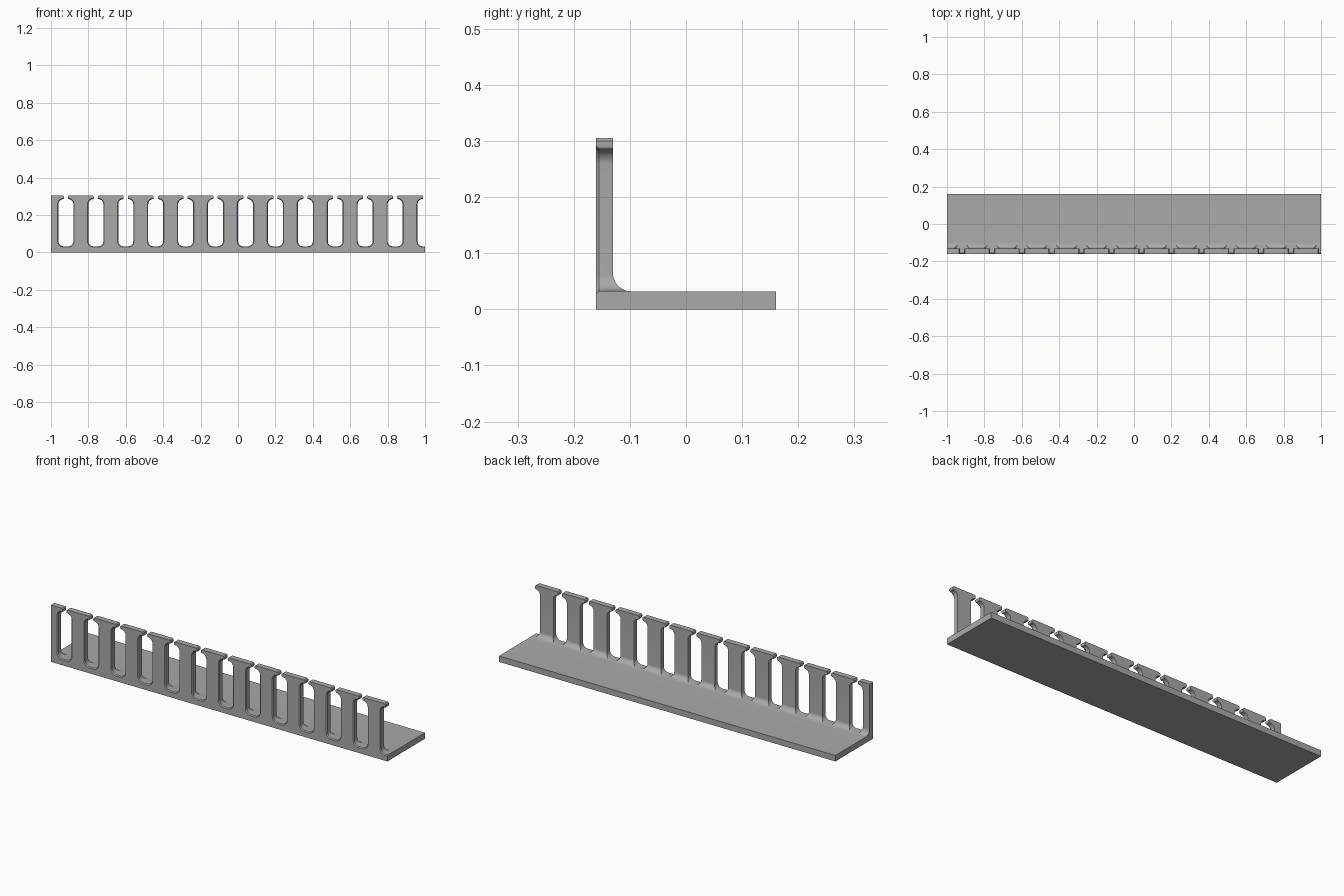
import bpy, bmesh
from math import sin, cos, pi, radians

cube = bpy.data.objects.get("Cube")
if cube:
    bpy.data.objects.remove(cube)

grey = bpy.data.materials.new("plain grey")
grey.use_nodes = True
colour = (0.4, 0.4, 0.4, 1)
grey.diffuse_color = colour
grey.node_tree.nodes["Principled BSDF"].inputs["Base Color"].default_value = colour


def arc(cx, cz, r, start, end, steps=8):
    angles = [radians(start + (end - start) * i / steps) for i in range(steps + 1)]
    return [(cx + r * cos(a), cz + r * sin(a)) for a in angles]


def loft(name, rings):
    """Closed solid through matching rings of 3D points."""
    bm = bmesh.new()
    loops = [[bm.verts.new(p) for p in ring] for ring in rings]
    n = len(loops[0])
    for a, b in zip(loops, loops[1:]):
        for i in range(n):
            j = (i + 1) % n
            bm.faces.new((a[i], a[j], b[j], b[i]))
    bm.faces.new(loops[0])
    bm.faces.new(loops[-1])
    bmesh.ops.recalc_face_normals(bm, faces=bm.faces)
    mesh = bpy.data.meshes.new(name)
    bm.to_mesh(mesh)
    bm.free()
    mesh.materials.append(grey)
    obj = bpy.data.objects.new(name, mesh)
    bpy.context.collection.objects.link(obj)
    return obj


# L-shaped rail with a filleted inner corner
T, H, Y, R = 0.032, 0.305, 0.16, 0.032
wall_back = -0.13
section = [(-Y, 0), (Y, 0), (Y, T)]
section += arc(wall_back + R, T + R, R, 270, 180, 10)
section += [(wall_back, H), (-Y, H)]
rail = loft("slotted_rail", [[(x, y, z) for y, z in section] for x in (-1, 1)])


# Slot outline: round bottom, round shoulders, narrow open neck
def slot_outline(grow):
    r, half, neck = 0.027, 0.04, 0.011
    side = arc(half - r, T + 0.0008 + r, r + grow, 270, 360)
    side += arc(half - r, 0.285 - r, r + grow, 0, 90)
    side += arc(neck + 0.005, 0.29 + grow, 0.005, 270, 180, 4)
    side += [(neck, 0.30), (neck + 0.005, H), (neck + 0.005, H + 0.02)]
    return side + [(-x, z) for x, z in reversed(side)]


# Cutters, flared at the front to leave a chamfered rim
layers = [(-0.165, 0.009), (-0.155, 0), (-0.06, 0)]
for i in range(13):
    cx = -0.92 + i * 0.16
    cutter = loft("slot_cutter", [[(cx + x, y, z) for x, z in slot_outline(g)]
                                  for y, g in layers])
    cutter.hide_render = True
    cutter.hide_viewport = True
    cut = rail.modifiers.new("slot", 'BOOLEAN')
    cut.operation = 'DIFFERENCE'
    cut.solver = 'EXACT'
    cut.object = cutter

# Bake the cuts and remove the cutters
bpy.context.view_layer.update()
graph = bpy.context.evaluated_depsgraph_get()
cut_mesh = bpy.data.meshes.new_from_object(rail.evaluated_get(graph))
rail.modifiers.clear()
rail.data = cut_mesh
for obj in [o for o in bpy.data.objects if o.name.startswith("slot_cutter")]:
    bpy.data.objects.remove(obj)

bpy.context.view_layer.objects.active = rail
rail.select_set(True)
bpy.ops.object.shade_smooth_by_angle(angle=radians(30))
